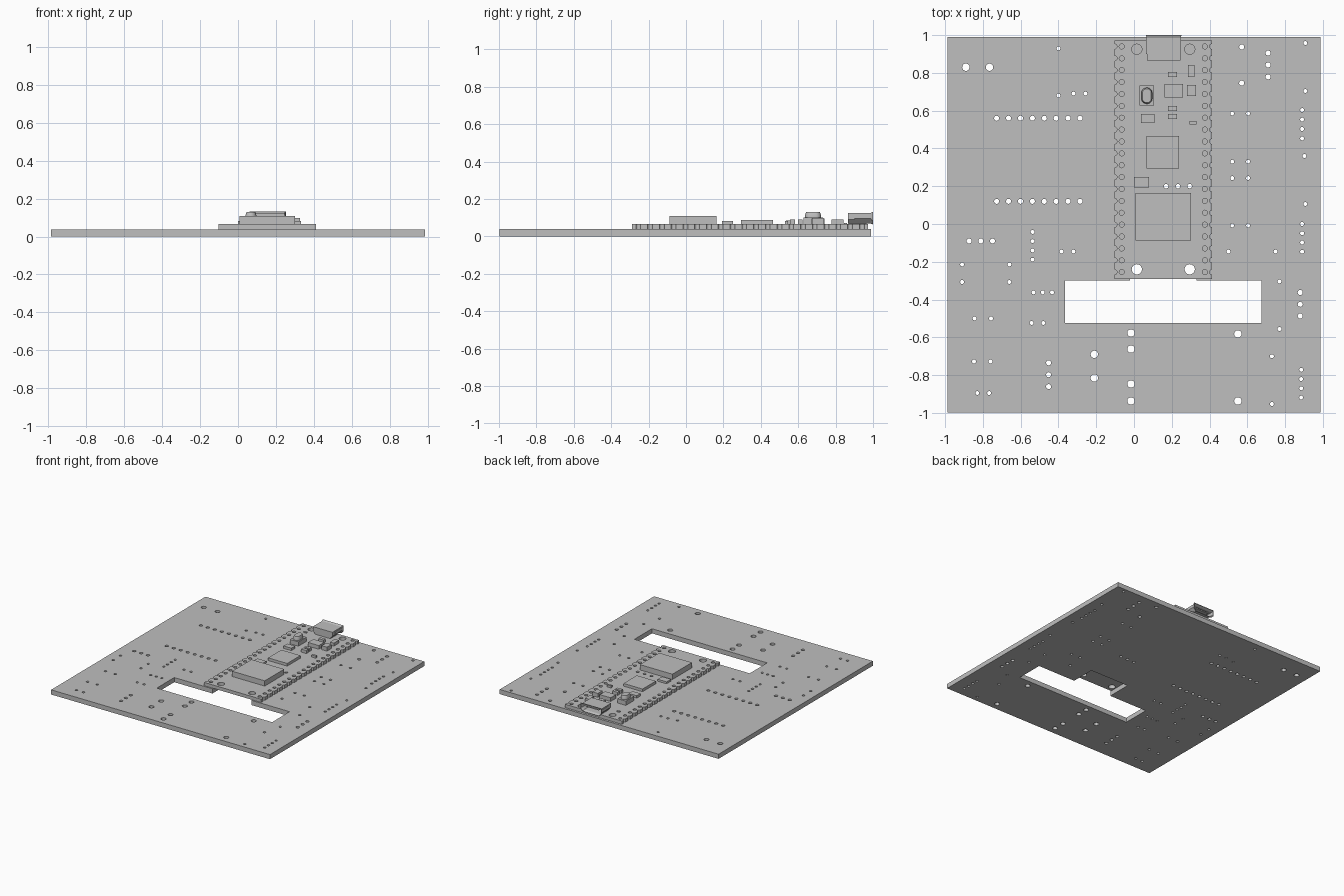
import bpy, bmesh, math

if "Cube" in bpy.data.objects:
    bpy.data.objects.remove(bpy.data.objects["Cube"])

BOARD_TOP, MODULE_TOP = 0.038, 0.065

grey = bpy.data.materials.new("plain_grey")
grey.diffuse_color = (0.52, 0.52, 0.52, 1)
grey.use_nodes = True
grey.node_tree.nodes["Principled BSDF"].inputs["Base Color"].default_value = grey.diffuse_color


def add_object(name, mesh, smooth=False):
    mesh.materials.clear()
    mesh.materials.append(grey)
    ob = bpy.data.objects.new(name, mesh)
    bpy.context.collection.objects.link(ob)
    if smooth:
        bpy.ops.object.select_all(action='DESELECT')
        ob.select_set(True)
        bpy.context.view_layer.objects.active = ob
        bpy.ops.object.shade_smooth_by_angle(angle=math.radians(35))
    return ob


def circle(x, y, r):
    n = 16 if r < 0.017 else 28
    return [(x + r * math.cos(2 * math.pi * i / n), y + r * math.sin(2 * math.pi * i / n)) for i in range(n)]


def rect(x0, x1, y0, y1):
    return [(x0, y0), (x1, y0), (x1, y1), (x0, y1)]


def plate(name, loops, z0, z1):
    """Flat sheet: the first loop is the outline, the others are openings."""
    cu = bpy.data.curves.new(name, 'CURVE')
    cu.dimensions = '2D'
    cu.fill_mode = 'BOTH'
    cu.extrude = (z1 - z0) / 2
    for pts in loops:
        sp = cu.splines.new('POLY')
        sp.points.add(len(pts) - 1)
        for p, (x, y) in zip(sp.points, pts):
            p.co = (x, y, 0, 1)
        sp.use_cyclic_u = True
    tmp = bpy.data.objects.new("temp", cu)
    bpy.context.collection.objects.link(tmp)
    dg = bpy.context.evaluated_depsgraph_get()
    mesh = bpy.data.meshes.new_from_object(tmp.evaluated_get(dg))
    bpy.data.objects.remove(tmp)
    bm = bmesh.new()
    bm.from_mesh(mesh)
    bmesh.ops.remove_doubles(bm, verts=bm.verts, dist=1e-5)
    bmesh.ops.recalc_face_normals(bm, faces=bm.faces)
    bmesh.ops.translate(bm, verts=bm.verts, vec=(0, 0, (z0 + z1) / 2))
    bm.to_mesh(mesh)
    bm.free()
    mesh.name = name
    return add_object(name, mesh, True)


def box(name, x0, x1, y0, y1, z1, z0=MODULE_TOP - 0.004):
    bm = bmesh.new()
    lower = [bm.verts.new((x, y, z0)) for x, y in rect(x0, x1, y0, y1)]
    face = bm.faces.new(lower)
    top = bmesh.ops.extrude_face_region(bm, geom=[face])["geom"]
    bmesh.ops.translate(bm, verts=[v for v in top if isinstance(v, bmesh.types.BMVert)], vec=(0, 0, z1 - z0))
    bmesh.ops.recalc_face_normals(bm, faces=bm.faces)
    mesh = bpy.data.meshes.new(name)
    bm.to_mesh(mesh)
    bm.free()
    return add_object(name, mesh)


# Drill rows by size: x, y, count, x step, y step
small = [
    (-.40, .93, 1, 0, 0), (-.40, .68, 1, 0, 0), (-.32, .69, 2, .063, 0),
    (-.91, -.214, 2, 0, -.093), (-.66, -.214, 2, 0, -.093), (-.537, -.042, 4, 0, -.049),
    (-.384, -.146, 2, .063, 0), (-.532, -.362, 3, .049, 0), (-.542, -.524, 2, .062, 0),
    (-.844, -.5, 2, .087, 0), (-.847, -.728, 2, .087, 0), (-.83, -.895, 2, .063, 0),
    (.73, -.70, 2, 0, -.253), (.77, -.304, 2, 0, -.252), (.5, -.146, 2, .25, 0),
    (.885, -.772, 4, 0, -.049), (.89, 0, 4, 0, -.049), (.907, .106, 1, 0, 0),
    (.902, .36, 1, 0, 0), (.89, .603, 4, 0, -.05), (.907, .958, 2, 0, -.254)]
small += [(.52, y, 2, .084, 0) for y in (.585, .33, .243, -.008)]
medium = [
    (-.727, .56, 8, .063, 0), (-.727, .12, 8, .063, 0), (-.873, -.09, 3, .062, 0),
    (-.452, -.735, 3, 0, -.063), (.88, -.363, 3, 0, -.062), (.71, .905, 3, 0, -.063),
    (.57, .937, 2, 0, -.191)]
large = [
    (-.89, .83, 2, .125, 0), (-.21, -.69, 2, 0, -.125), (-.016, -.577, 2, 0, -.085),
    (-.016, -.847, 2, 0, -.09), (.55, -.582, 2, 0, -.355)]
test_holes = [circle(x, .2, .012) for x in (.17, .233, .295)]

# Carrier board with stepped slot and drilled holes
holes = [circle(x + i * dx, y + i * dy, r)
         for rows, r in ((small, .0105), (medium, .0135), (large, .0195))
         for x, y, n, dx, dy in rows for i in range(n)]
slot = [(-.365, -.525), (.675, -.525), (.675, -.30), (.332, -.30), (.332, -.10),
        (-.02, -.10), (-.02, -.30), (-.365, -.30)]
plate("carrier_board", [rect(-.987, .987, -.998, .99), slot] + holes + test_holes, 0, BOARD_TOP)

# Plug-in module with scalloped pin edges
MX, HALF = .155, .257
pins = [-.255 + i * .0629 for i in range(20)]


def scallops(side):
    pts = []
    for y in pins:
        for k in range(9):
            a = -math.pi / 2 + math.pi * k / 8
            pts.append((MX + side * (HALF - .012 * math.cos(a)), y + .013 * math.sin(a)))
    return pts


outline = ([(MX - HALF, -.29), (MX + HALF, -.29)] + scallops(1) +
           [(MX + HALF, .972), (MX - HALF, .972)] + scallops(-1)[::-1])
pin_holes = [circle(MX + s * .22, y, .0135) for s in (-1, 1) for y in pins]
mounts = [circle(MX + s * .14, y, .027) for s in (-1, 1) for y in (-.24, .925)]
plate("module_board", [outline] + pin_holes + mounts + test_holes, BOARD_TOP, MODULE_TOP)

# Chips and small parts on the module
box("large_chip", .008, .302, -.087, .163, .108)
box("processor_chip", .066, .238, .294, .465, .087)
box("crystal", 0, .08, .193, .25, .081)
box("diode", .037, .108, .534, .582, .085)
box("regulator", .162, .26, .67, .74, .095)
box("inductor", .28, .328, .677, .735, .097)
box("tall_capacitor", .285, .32, .778, .842, .09)
box("resistor_front", .18, .228, .555, .582, .09)
box("resistor_middle", .18, .228, .598, .624, .09)
box("resistor_back", .18, .228, .778, .804, .09)
box("side_resistor", .295, .332, .528, .545, .083)
box("status_light", 0, .024, .845, .86, .072)

# Push button with rounded tapered cap
box("button_base", .03, .106, .627, .732, .1)
bm = bmesh.new()
rings = []
for z, r in ((.098, .029), (.112, .029), (.13, .023)):
    ring = []
    for i in range(32):
        a = 2 * math.pi * (i + .5) / 32
        shift = .014 if math.sin(a) > 0 else -.014
        ring.append(bm.verts.new((.068 + r * math.cos(a), .679 + shift + r * math.sin(a), z)))
    rings.append(ring)
for a, b in zip(rings, rings[1:]):
    for i in range(32):
        j = (i + 1) % 32
        bm.faces.new((a[i], a[j], b[j], b[i]))
bm.faces.new(rings[-1])
bm.faces.new(rings[0][::-1])
bmesh.ops.recalc_face_normals(bm, faces=bm.faces)
mesh = bpy.data.meshes.new("button_cap")
bm.to_mesh(mesh)
bm.free()
add_object("button_cap", mesh, True)

# Connector shell: hollow, flared at the open end
section = [(-.068, -.027), (.068, -.027), (.088, -.006), (.088, .027), (-.088, .027), (-.088, -.006)]
bm = bmesh.new()
rings = []
for y, d in ((.866, 0), (.984, 0), (1.0, .007), (1.0, .003), (.984, -.005), (.9, -.005)):
    rings.append([bm.verts.new((.157 + x + math.copysign(d, x), y, .097 + z + d * (1 if z > 0 else -1)))
                  for x, z in section])
for a, b in zip(rings, rings[1:]):
    for i in range(6):
        j = (i + 1) % 6
        bm.faces.new((a[i], a[j], b[j], b[i]))
bm.faces.new(rings[0])
bm.faces.new(rings[-1])
bmesh.ops.recalc_face_normals(bm, faces=bm.faces)
mesh = bpy.data.meshes.new("connector_shell")
bm.to_mesh(mesh)
bm.free()
add_object("connector_shell", mesh)
box("connector_tongue", .1, .214, .89, .98, .109, .1)
box("connector_foot", .09, .224, .87, .965, .074)
